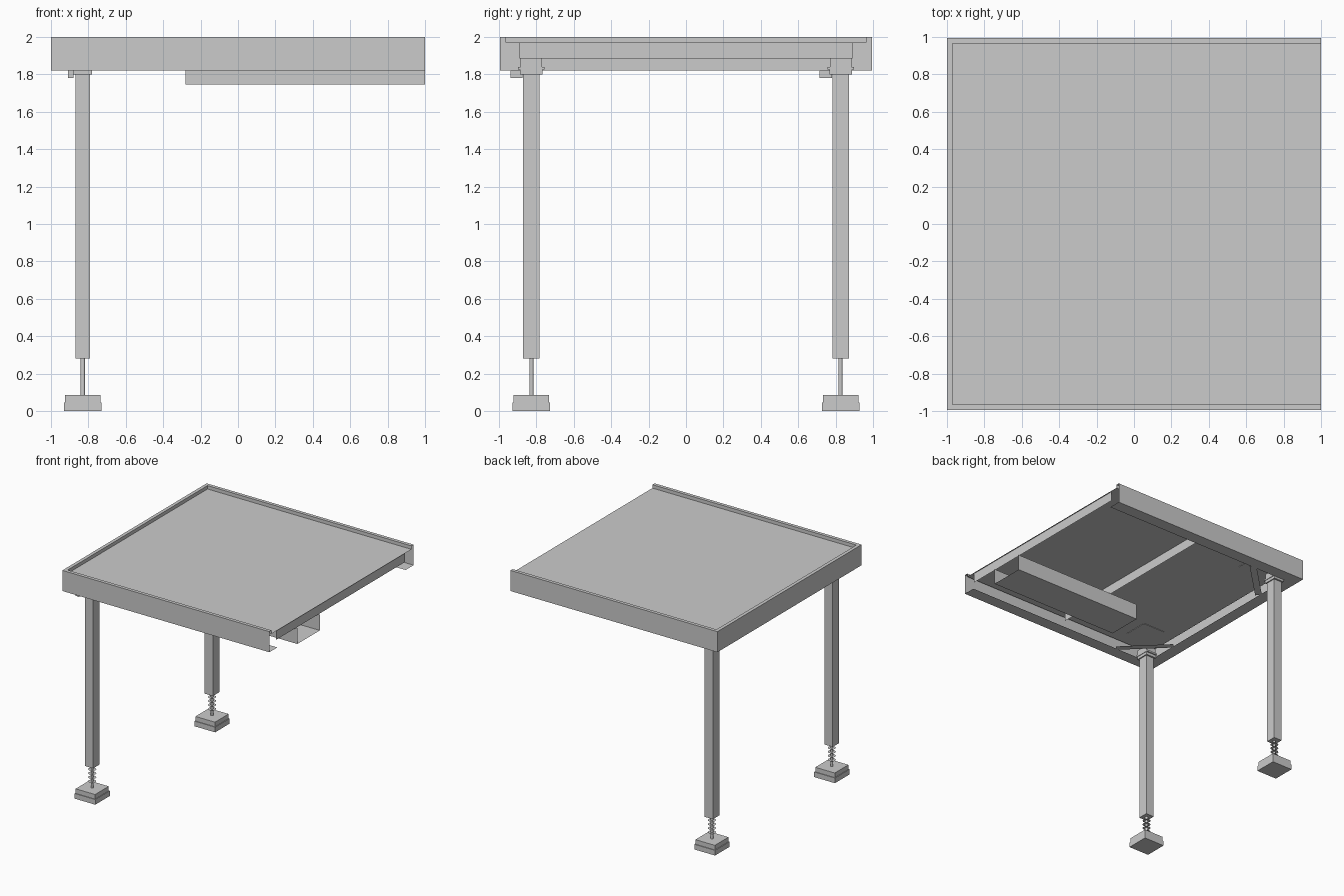
import bpy, bmesh, math
from mathutils import Vector

old = bpy.data.objects.get("Cube")
if old:
    bpy.data.objects.remove(old)

# Single grey metal finish
grey = bpy.data.materials.new("plain_grey")
grey.use_nodes = True
colour = (0.6, 0.6, 0.6, 1)
grey.diffuse_color = colour
grey.node_tree.nodes["Principled BSDF"].inputs["Base Color"].default_value = colour

TOP, PANEL, JOIST, FLANGE = 2.0, 1.97, 1.885, 1.82
HX, HY = 1.0, 0.995
LEG_X, LEG_Y = -0.83, 0.827


def finish(name, bm):
    mesh = bpy.data.meshes.new(name)
    bmesh.ops.recalc_face_normals(bm, faces=bm.faces)
    bm.to_mesh(mesh)
    bm.free()
    mesh.materials.append(grey)
    obj = bpy.data.objects.new(name, mesh)
    bpy.context.collection.objects.link(obj)
    return obj


def box(name, x, y, z):
    """Box from (min, max) pairs."""
    bm = bmesh.new()
    bmesh.ops.create_cube(bm, size=1)
    for v in bm.verts:
        v.co = [lo + (c + 0.5) * (hi - lo) for c, (lo, hi) in zip(v.co, (x, y, z))]
    return finish(name, bm)


def sheet(name, rows):
    """Folded sheet metal: quads between successive rows of points."""
    bm = bmesh.new()
    grid = [[bm.verts.new(p) for p in row] for row in rows]
    for a, b in zip(grid, grid[1:]):
        for i in range(len(a) - 1):
            bm.faces.new((a[i], a[i + 1], b[i + 1], b[i]))
    return finish(name, bm)


def centred(name, c, w, d, z0, z1):
    return box(name, (c[0] - w / 2, c[0] + w / 2), (c[1] - d / 2, c[1] + d / 2), (z0, z1))


# Folded rim around three sides, open on the fourth
profile = [(0.11, FLANGE), (0, FLANGE), (0, TOP), (0.03, TOP), (0.03, PANEL)]
sheet("rim", [[(HX, HY - o, z), (-HX + o, HY - o, z), (-HX + o, -HY + o, z), (HX, -HY + o, z)]
              for o, z in profile])

# Deck sheet
ex, ey = HX - 0.03, HY - 0.03
sheet("deck_panel", [[(-ex, -ey, PANEL), (HX, -ey, PANEL)], [(-ex, ey, PANEL), (HX, ey, PANEL)]])

# Joists under the deck
for name, x in (("middle_joist", 0.0), ("open_edge_joist", HX - 0.01)):
    sheet(name, [[(x, -0.89, z), (x, 0.89, z)] for z in (JOIST, PANEL)])

# Cable tray hanging below the joists
tray = [(-0.61, JOIST), (-0.61, 1.745), (-0.30, 1.745), (-0.30, JOIST)]
sheet("cable_tray", [[(-0.28, y, z), (HX, y, z)] for y, z in tray])

for side, s in (("front", -1), ("back", 1)):
    c = (LEG_X, s * LEG_Y)

    # Corner brace and deck reinforcing plate
    a, b = Vector((-0.55, s * 0.885, 1.825)), Vector((-0.89, s * 0.55, 1.825))
    w = Vector((-0.02, s * 0.02, 0))
    sheet(side + "_corner_brace", [[a - w, b - w], [a + w, b + w]])
    centred(side + "_deck_plate", (-0.73, s * 0.72), 0.22, 0.22, PANEL - 0.006, PANEL - 0.002)

    # Leg with its head fittings
    centred(side + "_leg", c, 0.08, 0.09, 0.28, FLANGE)
    centred(side + "_leg_collar", c, 0.10, 0.12, 1.80, 1.825)
    centred(side + "_leg_head_plate", c, 0.11, 0.14, 1.825, 1.84)
    centred(side + "_leg_bracket", c, 0.10, 0.115, 1.84, JOIST)
    centred(side + "_leg_latch", (c[0] - 0.065, c[1] - 0.08), 0.03, 0.065, 1.78, FLANGE)

    # Levelling screw with thin thread rings
    bm = bmesh.new()
    res = bmesh.ops.create_cone(bm, cap_ends=True, segments=12, radius1=0.011, radius2=0.011, depth=0.2)
    bmesh.ops.translate(bm, verts=res["verts"], vec=(*c, 0.185))
    for i in range(4):
        res = bmesh.ops.create_circle(bm, cap_ends=True, segments=12, radius=0.033)
        bmesh.ops.translate(bm, verts=res["verts"], vec=(*c, 0.14 + 0.035 * i))
    finish(side + "_levelling_screw", bm)

    # Stepped foot
    centred(side + "_foot_base", c, 0.2, 0.2, 0, 0.045)
    centred(side + "_foot_top", c, 0.188, 0.188, 0.045, 0.085)
